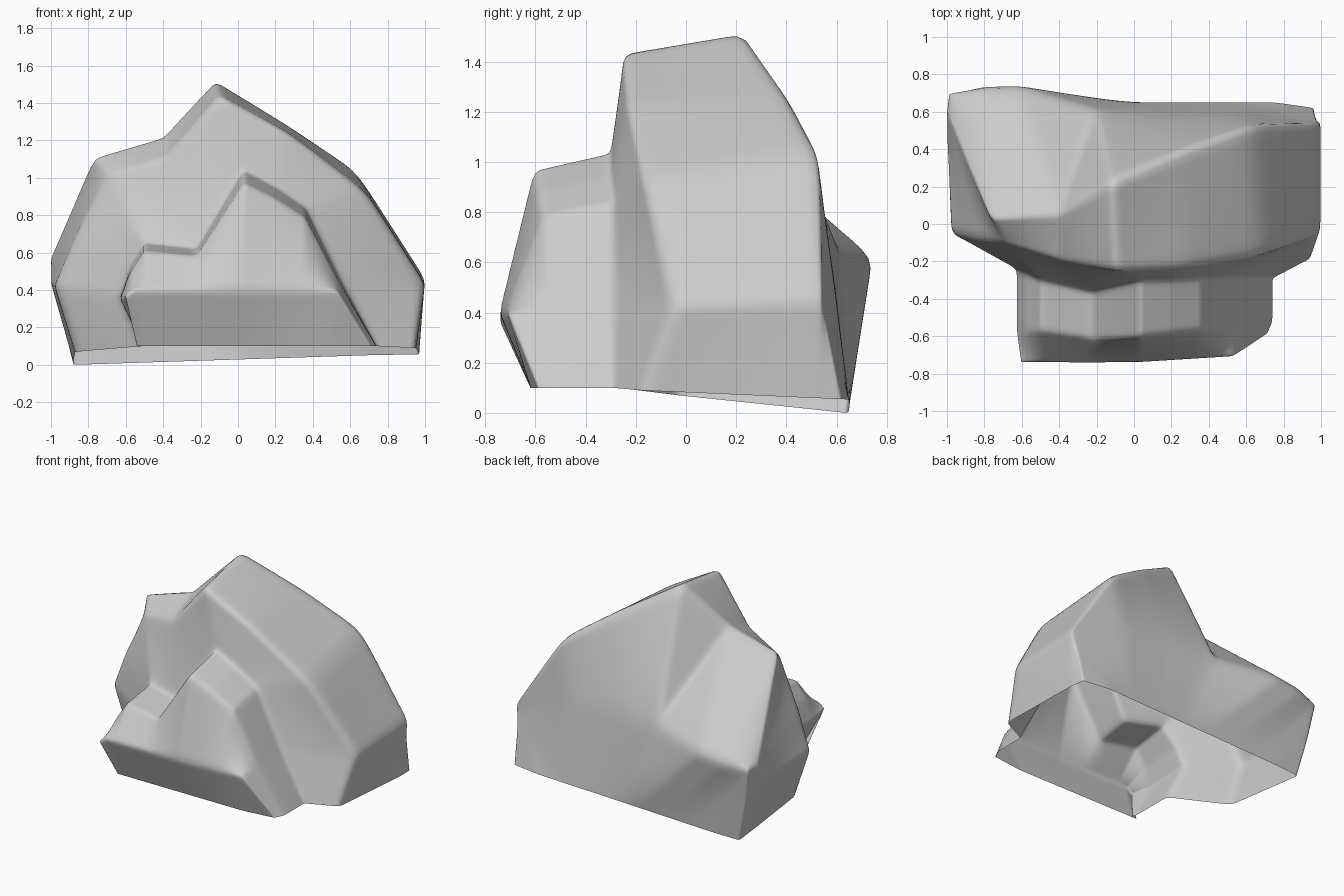
import bpy, bmesh

if "Cube" in bpy.data.objects:
    bpy.data.objects.remove(bpy.data.objects["Cube"])

# Arch cross-sections, each running from left foot over the top to right foot
back = [(-.88, .64, 0), (-.95, .67, .3), (-.99, .7, .56), (-.84, .74, .6), (-.63, .745, .62),
        (-.2, .61, .66), (.2, .58, .66), (.58, .58, .6), (.97, .55, .4), (.96, .62, .055)]
crest = [(-.88, .45, .02), (-1, .5, .43), (-1, .6, .57), (-.77, .03, 1.11), (-.4, .06, 1.22),
         (-.12, .23, 1.52), (.27, .4, 1.28), (.63, .53, 1.04), (1, .54, .46), (.97, .5, .06)]
ridge = [(-.87, -.03, .07), (-.98, -.05, .42), (-.86, -.08, .7), (-.69, -.1, 1.02), (-.38, -.2, 1.11),
         (-.1, -.25, 1.44), (.27, -.23, 1.24), (.69, -.16, .92), (1, -.05, .43), (.95, -.18, .09)]
joint = [(-.51, -.27, .1), (-.63, -.24, .37), (-.58, -.26, .52), (-.5, -.3, .65), (-.22, -.36, .62),
         (.03, -.3, 1.04), (.2, -.3, .95), (.36, -.29, .84), (.55, -.29, .45), (.74, -.29, .1)]

# Back foot line, then the front boulder's rim, bulging face and foot line
back_foot = [(-.88 + 1.84 * i / 9, .65, .06 * i / 9) for i in range(10)]
back_foot[0], back_foot[-1] = back[0], back[-1]
rim = [(x, -.61 + .12 * max(x, 0) + (.04 if x < -.4 else 0), .1 + (z - .1) * .925)
       for x, y, z in joint]
belly = [(x * .96, -.745 + .06 * max(x, 0), min(z, .4)) for x, y, z in joint]
belly[0], belly[-1] = (-.5, -.615, .1), (.71, -.59, .1)
front_foot = [(x * .86, -.62, .1) for x, y, z in joint]
front_foot[0], front_foot[-1] = belly[0], belly[-1]

# Skin the sections into one open-bottomed shell
bm = bmesh.new()
rings = [[bm.verts.new(p) for p in ring]
         for ring in (back_foot, back, crest, ridge, joint, rim, belly, front_foot)]
for r, (a, b) in enumerate(zip(rings, rings[1:])):
    for i in range(len(a) - 1):
        if r == 1 and i == 4:  # hollow below the peak on the back
            bm.faces.new((a[i], a[i + 1], b[i]))
            bm.faces.new((a[i + 1], b[i + 1], b[i]))
        else:
            bm.faces.new((a[i], a[i + 1], b[i + 1], b[i]))
bmesh.ops.remove_doubles(bm, verts=bm.verts, dist=.002)
bmesh.ops.recalc_face_normals(bm, faces=bm.faces)
if sum(f.normal.z * f.calc_area() for f in bm.faces) < 0:
    bmesh.ops.reverse_faces(bm, faces=bm.faces)

# Partly creased edges, so subdivision only wears them down a little
crease = bm.edges.layers.float.new("crease_edge")
for e in bm.edges:
    sharp = e.is_boundary or e.calc_face_angle(0) > .4
    e[crease] = .55 if sharp else .42

mesh = bpy.data.meshes.new("rock")
bm.to_mesh(mesh)
bm.free()
rock = bpy.data.objects.new("rock", mesh)
bpy.context.collection.objects.link(rock)

# Worn edges and smooth shading
sub = rock.modifiers.new("worn_edges", 'SUBSURF')
sub.levels = sub.render_levels = 4
mesh.shade_smooth()
